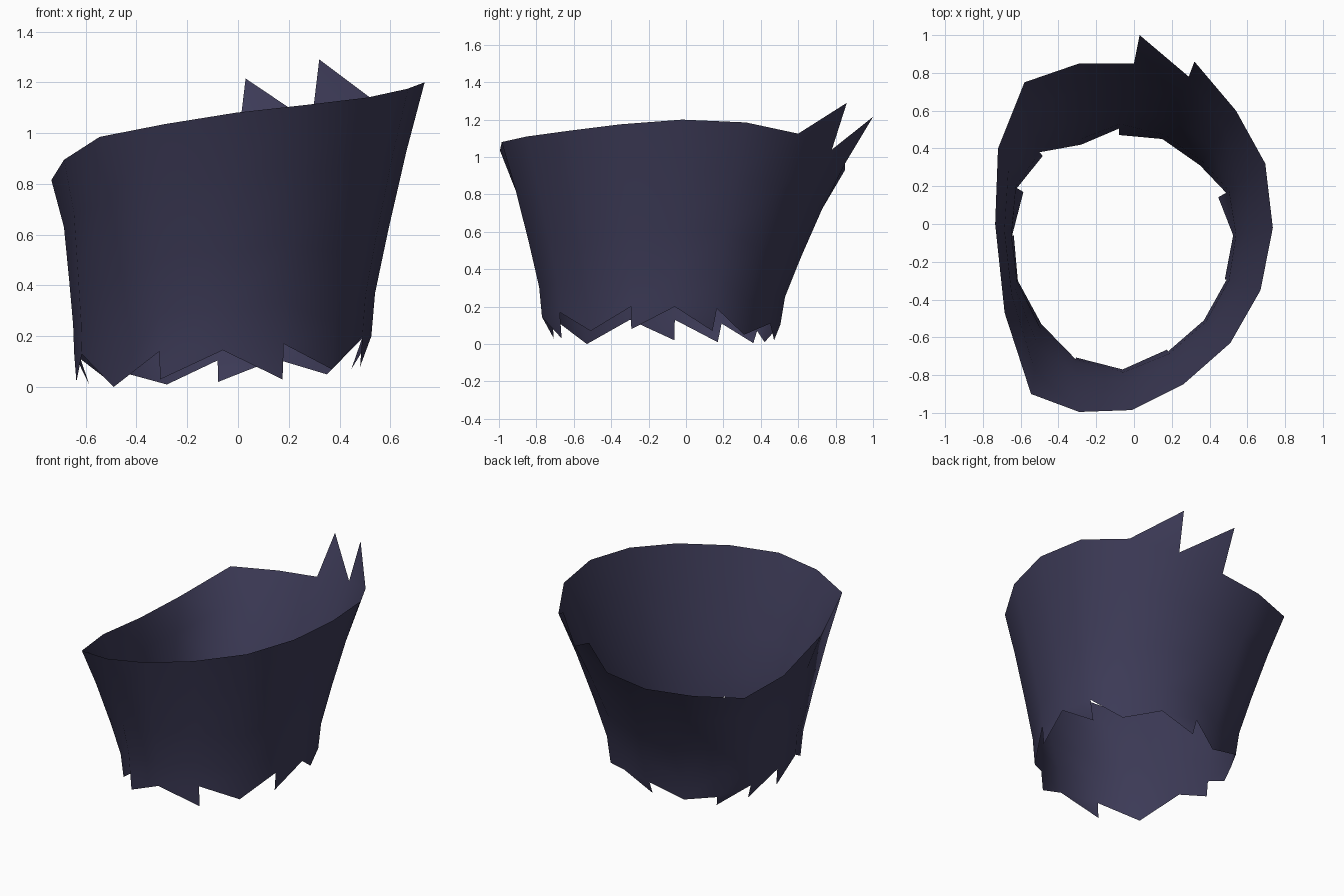
import bpy
import bmesh
from mathutils import Vector

if "Cube" in bpy.data.objects:
    bpy.data.objects.remove(bpy.data.objects["Cube"])

# Flared rim, counter-clockwise from the right side
RIM = [(.735, -.02, 1.20), (.695, .32, 1.185), (.54, .60, 1.125), (.29, .78, 1.04),
       (0, .85, .965), (-.29, .85, .93), (-.58, .75, .92), (-.72, .40, .81),
       (-.735, 0, .815), (-.685, -.47, .895), (-.545, -.90, .985), (-.29, -.995, 1.035),
       (-.01, -.985, 1.08), (.26, -.85, 1.11), (.51, -.63, 1.14), (.67, -.35, 1.175)]
# Torn spikes above the rim, on the panel that ends at this column
SPIKES = {3: (.32, .86, 1.29), 4: (.03, 1.0, 1.215)}

# Ragged hem: x, y, then edge height just before and just after each column
HEM = [(.525, -.06, .20, .20), (.488, .165, .07, .19), (.35, .31, .05, .05), (.15, .45, .11, .11),
       (-.08, .505, .02, .105), (-.28, .42, .01, .01), (-.50, .38, .07, .005), (-.62, .19, .11, .01),
       (-.645, -.06, .13, .02), (-.615, -.30, .13, .13), (-.49, -.53, .0, .0), (-.31, -.715, .14, .03),
       (-.06, -.77, .145, .145), (.18, -.675, .03, .17), (.37, -.51, .07, .07), (.49, -.295, .20, .08)]

# Flare profile: height fraction, outward fraction
PROFILE = [(.17, .07), (.42, .32), (.73, .66)]
N = len(RIM)


def column_points(i):
    """Shared points of one column from hem to rim."""
    top = Vector(RIM[i])
    x, y, before, after = HEM[i]
    low = Vector((x, y, max(before, after)))
    tight = .68 if top.x < -.65 else 1      # the left side flares later
    pts = [low]
    for t, f in PROFILE:
        f *= tight
        pts.append(Vector((low.x + (top.x - low.x) * f, low.y + (top.y - low.y) * f,
                           low.z + (top.z - low.z) * t)))
    return pts + [top]


def tooth_tip(i, z):
    """Torn tooth hanging below the shared hem point, leaning inwards."""
    x, y, before, after = HEM[i]
    drop = max(before, after) - z
    inward = Vector((-.06 - x, -.14 - y)).normalized() * drop * (.4 if y > 0 else .08)
    return Vector((x + inward.x, y + inward.y, z))


bm = bmesh.new()
cols = [[bm.verts.new(p) for p in column_points(i)] for i in range(N)]
for i in range(N):
    j = (i + 1) % N
    a, b = cols[i], cols[j]
    # Panel of the cuff wall
    for k in range(len(a) - 1):
        bm.faces.new((a[k], b[k], b[k + 1], a[k + 1]))
    # Torn teeth below the hem
    za, zb = HEM[i][3], HEM[j][2]
    ring = [b[0], a[0]]
    if za < a[0].co.z - .001:
        ring.append(bm.verts.new(tooth_tip(i, za)))
    if zb < b[0].co.z - .001:
        ring.append(bm.verts.new(tooth_tip(j, zb)))
    if len(ring) > 2:
        bm.faces.new(ring)
    # Torn spikes above the rim
    if j in SPIKES:
        bm.faces.new((a[-1], b[-1], bm.verts.new(SPIKES[j])))
for f in bm.faces:
    f.smooth = True

# Torn cuff
mesh = bpy.data.meshes.new("torn_cuff")
bm.to_mesh(mesh)
bm.free()
cuff = bpy.data.objects.new("torn_cuff", mesh)
bpy.context.collection.objects.link(cuff)

cloth = bpy.data.materials.new("dark_violet_cloth")
cloth.diffuse_color = (.046, .043, .095, 1)
cloth.use_nodes = True
cloth.node_tree.nodes["Principled BSDF"].inputs["Base Color"].default_value = cloth.diffuse_color
mesh.materials.append(cloth)
